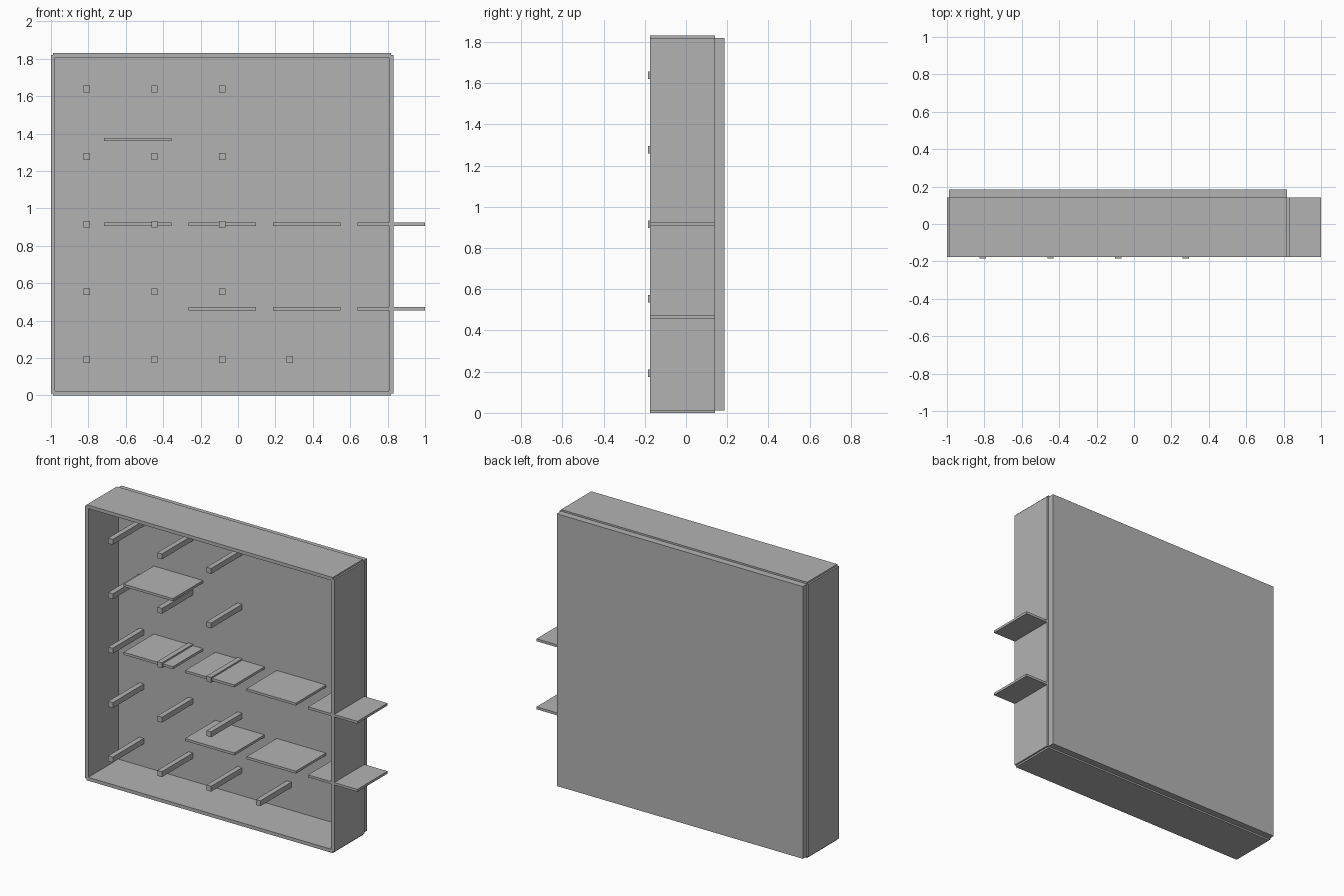
import bpy
from mathutils import Vector

default = bpy.data.objects.get("Cube")
if default:
    bpy.data.objects.remove(default, do_unlink=True)

# One plain grey
grey = bpy.data.materials.new("plain grey")
grey.use_nodes = True
grey.diffuse_color = (0.45, 0.45, 0.45, 1)
bsdf = next(n for n in grey.node_tree.nodes if n.type == "BSDF_PRINCIPLED")
bsdf.inputs["Base Color"].default_value = (0.45, 0.45, 0.45, 1)

U = 2 / 44.25                 # building module
CX, CZ = -1 + 20.25 * U, 20.25 * U   # centre of the box
FRONT, BACK = -4 * U + 0.005, 3 * U + 0.005


def block(name, x, z, width, height, y0, y1):
    """Box placed in modules from the box centre, between two depths."""
    bpy.ops.mesh.primitive_cube_add(size=1)
    ob = bpy.context.object
    ob.name = ob.data.name = name
    size = Vector((width * U, y1 - y0, height * U))
    centre = Vector((CX + x * U, (y0 + y1) / 2, CZ + z * U))
    for v in ob.data.vertices:
        v.co = v.co * size
    ob.location = centre
    ob.data.materials.append(grey)
    return ob


# Back board and four frame boards
block("back_board", 0, 0, 40, 40, BACK, BACK + U)
for side, s in (("right", -1), ("left", 1)):
    block(side + "_board", 20 * s, 0, 0.5, 40, FRONT, BACK)
for end, s in (("bottom", -1), ("top", 1)):
    block(end + "_board", 0, 20 * s, 40, 0.5, FRONT, BACK)

# Shelves, row by row
for z, columns in ((10, (-10,)), (0, (-10, 0, 10, 20)), (-10, (0, 10, 20))):
    for x in columns:
        block("shelf", x, z, 8, 0.36, FRONT, BACK)

# Pegs on a regular grid, one extra in the lowest row
for z in range(-16, 17, 8):
    for x in (-16, -8, 0, 8) if z == -16 else (-16, -8, 0):
        block("peg", x, z, 0.75, 0.8, FRONT - 0.2 * U, BACK)
